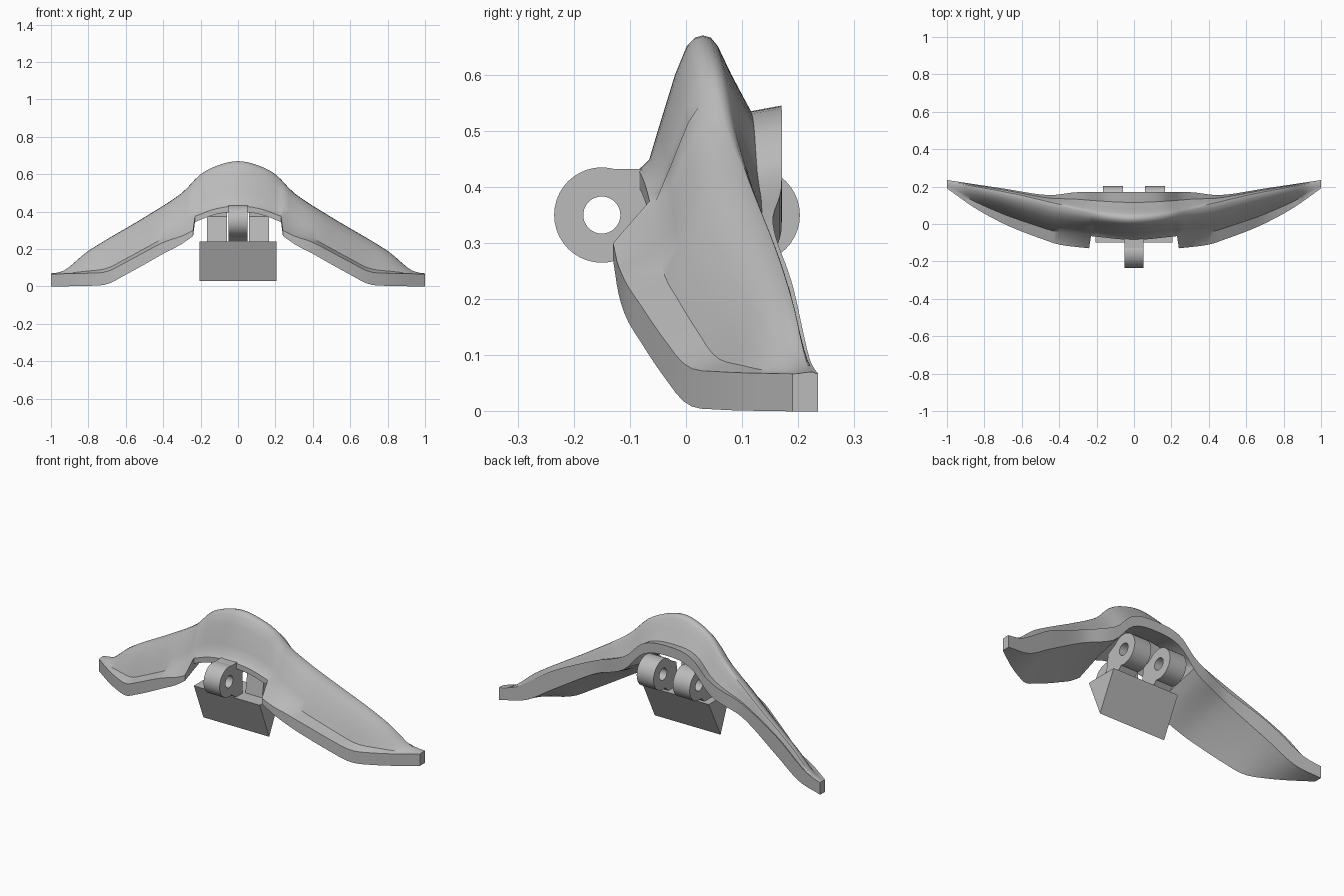
import bpy, bmesh, math
from mathutils import Vector

old = bpy.data.objects.get("Cube")
if old:
    bpy.data.objects.remove(old, do_unlink=True)

grey = bpy.data.materials.new("matte_grey")
grey.use_nodes = True
grey.diffuse_color = (0.5, 0.5, 0.5, 1)
grey.node_tree.nodes["Principled BSDF"].inputs["Base Color"].default_value = grey.diffuse_color


def finish(name, bm, smooth=True):
    """Turn a bmesh into a grey object."""
    bmesh.ops.recalc_face_normals(bm, faces=bm.faces)
    mesh = bpy.data.meshes.new(name)
    bm.to_mesh(mesh)
    bm.free()
    mesh.materials.append(grey)
    obj = bpy.data.objects.new(name, mesh)
    bpy.context.collection.objects.link(obj)
    if smooth:
        bpy.ops.object.select_all(action="DESELECT")
        bpy.context.view_layer.objects.active = obj
        obj.select_set(True)
        bpy.ops.object.shade_smooth_by_angle(angle=math.radians(40))
    return obj


def curve(x, points):
    """Smooth interpolation through (x, value) points."""
    def slope(i):
        a, b = points[max(i - 1, 0)], points[min(i + 1, len(points) - 1)]
        return (b[1] - a[1]) / (b[0] - a[0])
    x = min(max(x, points[0][0]), points[-1][0])
    i = max(k for k in range(len(points) - 1) if points[k][0] <= x)
    (x0, v0), (x1, v1) = points[i], points[i + 1]
    h = x1 - x0
    t = (x - x0) / h
    m0 = 0 if points[i][0] == 0 else slope(i) * h
    m1 = slope(i + 1) * h
    return ((2 * t**3 - 3 * t**2 + 1) * v0 + (t**3 - 2 * t**2 + t) * m0
            + (3 * t**2 - 2 * t**3) * v1 + (t**3 - t**2) * m1)


def loft(bm, sections):
    """Join matching closed loops and cap both ends."""
    rings = [[bm.verts.new(p) for p in s] for s in sections]
    for a, b in zip(rings, rings[1:]):
        for i in range(len(a)):
            j = (i + 1) % len(a)
            bm.faces.new((a[i], a[j], b[j], b[i]))
    bm.faces.new(rings[0])
    bm.faces.new(rings[-1])


# Guide lines of the wing, by distance from the middle
ridge_z = [(0, .67), (.1, .65), (.2, .6), (.3, .5), (.5, .37), (.8, .19), (.93, .085), (1, .07)]
ridge_y = [(0, .03), (.2, .05), (.4, .1), (.6, .15), (.8, .19), (1, .225)]
back_y = [(0, .17), (.3, .17), (.46, .155), (.7, .19), (1, .235)]
back_top = [(0, .545), (.15, .52), (.26, .42), (.46, .335), (.7, .225), (.9, .095), (1, .068)]
back_low = [(0, .49), (.15, .46), (.27, .34), (.46, .26), (.7, .12), (.85, .03), (1, 0)]
flange_y = [(.24, -.13), (.4, -.11), (.5, -.077), (.6, -.04), (.7, .003), (.85, .085), (1, .19)]
flange_z = [(.24, .3), (.3, .27), (.4, .235), (.6, .13), (.7, .08), (.8, .071), (1, .067)]
flange_depth = [(.24, .03), (.4, .06), (.6, .067), (1, .067)]
arch_y = [(0, -.085), (.23, -.065)]
arch_z = [(0, .43), (.12, .415), (.23, .375)]

# Cross-section steps: flange or lip up to the ridge, then down the back
arch_steps = [(.17, .08), (.3, .29), (.57, .71), (.75, .92), (.88, .985)]
root_steps = [(.4, .28), (.53, .5), (.71, .82), (.83, .95), (.91, .99)]
wing_steps = [(.3, .1), (.42, .38), (.6, .73), (.77, .93), (.89, .985)]
back_steps = [(.1, .03), (.19, .15), (.36, .55), (.61, 1.08)]


def wing_section(x):
    d = abs(x)
    middle = d < .235
    front = Vector((x, curve(d, arch_y if middle else flange_y),
                    curve(d, arch_z if middle else flange_z)))
    ridge = Vector((x, curve(d, ridge_y), curve(d, ridge_z)))
    back = Vector((x, curve(d, back_y), min(curve(d, back_top), ridge.z)))
    low_back = Vector((x, back.y, curve(d, back_low)))
    low_front = front - Vector((0, 0, .03 if middle else curve(d, flange_depth)))

    def blend(a, b, s):
        return Vector((x, a.y + (b.y - a.y) * s[0], a.z + (b.z - a.z) * s[1]))
    under = (low_back + low_front) / 2
    under.z += .07 if middle else .015 * (1 - d)
    # The wing wall starts flush with the arch and eases into its own profile
    fade = min(1, (d - .24) / .2)
    steps = arch_steps if middle else [
        Vector(r).lerp(Vector(w), fade) for r, w in zip(root_steps, wing_steps)]
    return ([low_front, front] + [blend(front, ridge, s) for s in steps] + [ridge]
            + [blend(ridge, back, s) for s in back_steps] + [back, low_back, under])


# Swept wing with an arched middle
half = [.23 * i / 8 for i in range(1, 9)] + [.24 + .76 * i / 24 for i in range(25)]
bm = bmesh.new()
loft(bm, [wing_section(x) for x in [-d for d in reversed(half)] + [0] + half])
finish("arched_wing", bm)


def lug(name, x0, x1, y, z):
    """Pierced hinge ring."""
    bm = bmesh.new()
    n = 40
    rings = []
    for x, r in ((x0, .085), (x1, .085), (x1, .033), (x0, .033)):
        rings.append([bm.verts.new((x, y + r * math.cos(math.tau * i / n),
                                    z + r * math.sin(math.tau * i / n))) for i in range(n)])
    for k in range(4):
        a, b = rings[k], rings[(k + 1) % 4]
        for i in range(n):
            j = (i + 1) % n
            bm.faces.new((a[i], a[j], b[j], b[i]))
    finish(name, bm)


def prism(name, x0, x1, outline):
    bm = bmesh.new()
    loft(bm, [[(x, y, z) for y, z in outline] for x in (x0, x1)])
    finish(name, bm, smooth=False)


# Front hinge ring with its neck into the arch
lug("front_hinge_ring", -.05, .05, -.15, .35)
prism("front_hinge_neck", -.05, .05,
      [(-.13, .432), (-.03, .432), (-.03, .24), (-.09, .24), (-.13, .268), (-.1, .3), (-.1, .4)])

# Pair of rear hinge rings with webs down to the block
for side, x0 in (("left", .06), ("right", -.165)):
    lug(side + "_rear_hinge_ring", x0, x0 + .105, .118, .35)
    prism(side + "_rear_hinge_web", x0, x0 + .105,
          [(.08, .42), (.0, .375), (-.02, .24), (.07, .24), (.1, .268), (.07, .32), (.07, .38)])

# Wedge block below the hinges
prism("wedge_block", -.205, .205, [(-.1, .24), (.09, .24), (-.015, .03)])
